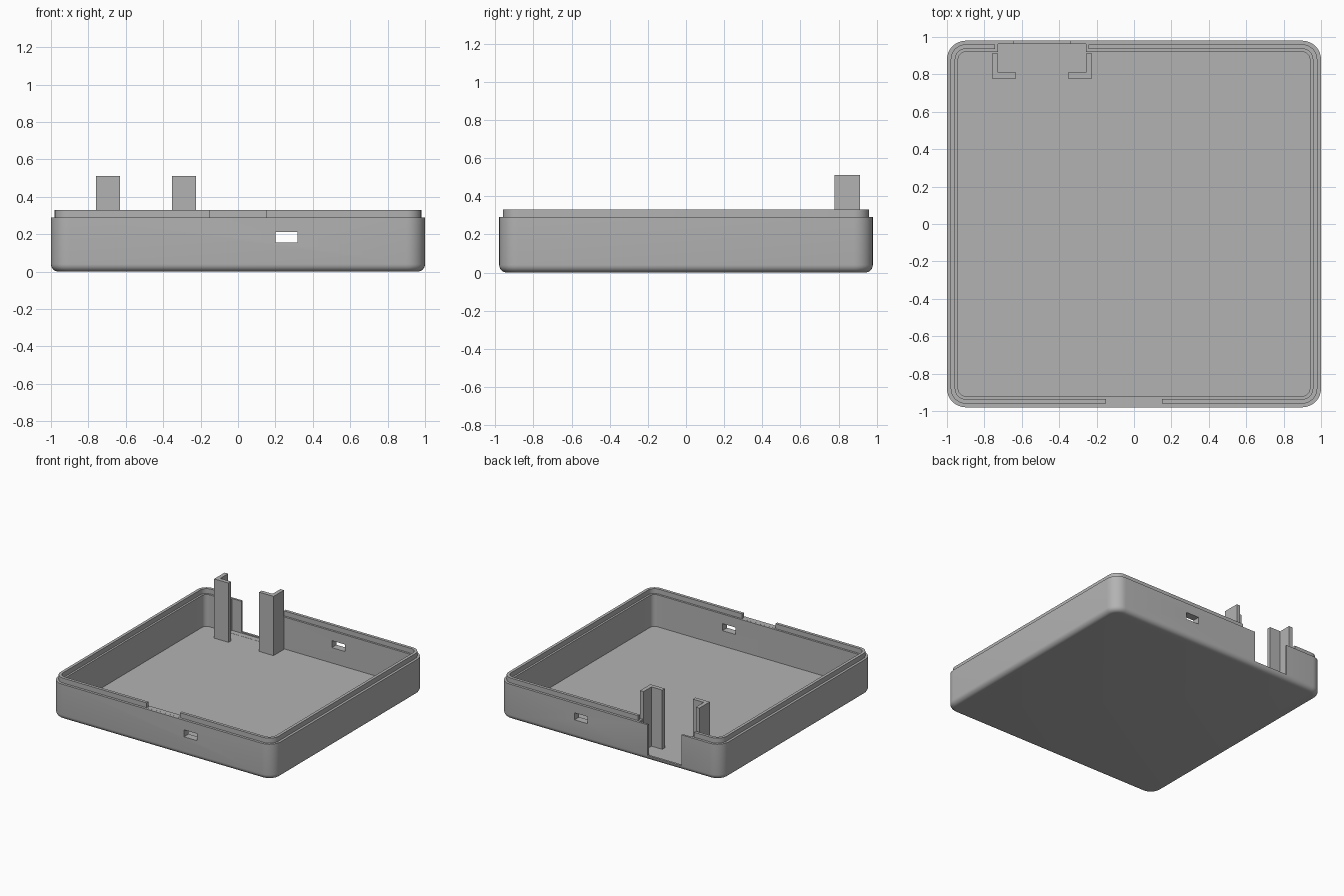
import bpy, bmesh, math

cube = bpy.data.objects.get("Cube")
if cube:
    bpy.data.objects.remove(cube, do_unlink=True)

# One plain grey plastic
grey = bpy.data.materials.new("grey_plastic")
grey.use_nodes = True
COLOR = (0.45, 0.45, 0.45, 1)
grey.diffuse_color = COLOR
grey.node_tree.nodes["Principled BSDF"].inputs["Base Color"].default_value = COLOR

HALF_X, HALF_Y, CORNER = 1.0, 0.98, 0.1
RIM, LIP_TOP, FLOOR, FILLET = 0.29, 0.33, 0.03, 0.04


def make_object(name, bm):
    bmesh.ops.recalc_face_normals(bm, faces=bm.faces)
    mesh = bpy.data.meshes.new(name)
    bm.to_mesh(mesh)
    bm.free()
    mesh.materials.append(grey)
    obj = bpy.data.objects.new(name, mesh)
    bpy.context.collection.objects.link(obj)
    return obj


def activate(obj):
    bpy.ops.object.select_all(action='DESELECT')
    obj.select_set(True)
    bpy.context.view_layer.objects.active = obj


def rounded_ring(bm, inset, z, steps=8):
    """Rounded rectangle, concentric with the outer wall."""
    r = CORNER - inset
    verts = []
    for quarter, (sx, sy) in enumerate([(1, 1), (-1, 1), (-1, -1), (1, -1)]):
        for i in range(steps + 1):
            a = (quarter + i / steps) * math.pi / 2
            verts.append(bm.verts.new((sx * (HALF_X - CORNER) + r * math.cos(a),
                                       sy * (HALF_Y - CORNER) + r * math.sin(a), z)))
    return verts


def box(name, x, y, z):
    bm = bmesh.new()
    bmesh.ops.create_cube(bm, size=1)
    for v in bm.verts:
        v.co = [lo if c < 0 else hi for c, (lo, hi) in zip(v.co, (x, y, z))]
    return make_object(name, bm)


# Tray: wall section (inset, height) swept around the rounded rectangle
section = []
for i in range(7):
    a = i / 6 * math.pi / 2
    section.append((FILLET * (1 - math.sin(a)), FILLET * (1 - math.cos(a))))
section += [(0, RIM), (0.02, RIM), (0.02, LIP_TOP), (0.044, LIP_TOP),
            (0.044, RIM), (0.06, RIM), (0.06, FLOOR)]
bm = bmesh.new()
rings = [rounded_ring(bm, inset, z) for inset, z in section]
for low, high in zip(rings, rings[1:]):
    n = len(low)
    for i in range(n):
        j = (i + 1) % n
        bm.faces.new((low[i], low[j], high[j], high[i]))
bm.faces.new(rings[0])
bm.faces.new(rings[-1])
tray = make_object("tray", bm)

# Openings cut through the tray walls
cutters = [
    box("front_lip_gap", (-0.15, 0.15), (-1.1, -0.9), (RIM + 0.0005, 0.5)),
    box("back_lip_gap", (-0.743, -0.242), (0.9, 1.1), (RIM + 0.0005, 0.5)),
    box("socket_pocket", (-0.727, -0.257), (0.85, 0.963), (FLOOR + 0.001, 0.5)),
    box("socket_opening", (-0.645, -0.34), (0.87, 1.1), (0.04, 0.5)),
    box("front_port", (0.2, 0.317), (-1.1, -0.85), (0.155, 0.212)),
    box("back_port", (0.2, 0.317), (0.85, 1.1), (0.155, 0.212)),
]
activate(tray)
for cutter in cutters:
    cutter.hide_render = True
    mod = tray.modifiers.new(cutter.name, 'BOOLEAN')
    mod.operation = 'DIFFERENCE'
    mod.solver = 'EXACT'
    mod.object = cutter
    bpy.ops.object.modifier_apply(modifier=mod.name)
    bpy.data.objects.remove(cutter, do_unlink=True)
bpy.ops.object.shade_smooth_by_angle(angle=math.radians(30))

# Pair of L-shaped posts, mirrored about the socket centre
SOCKET_X = -0.492
profile = [(0.267, 0.778), (0.267, 0.912), (0.235, 0.912),
           (0.235, 0.811), (0.138, 0.811), (0.138, 0.778)]
for name, side in (("right_post", -1), ("left_post", 1)):
    bm = bmesh.new()
    face = bm.faces.new([bm.verts.new((SOCKET_X + side * x, y, FLOOR - 0.01))
                         for x, y in profile])
    top = bmesh.ops.extrude_face_region(bm, geom=[face])["geom"]
    for v in top:
        if isinstance(v, bmesh.types.BMVert):
            v.co.z = 0.512
    make_object(name, bm)
